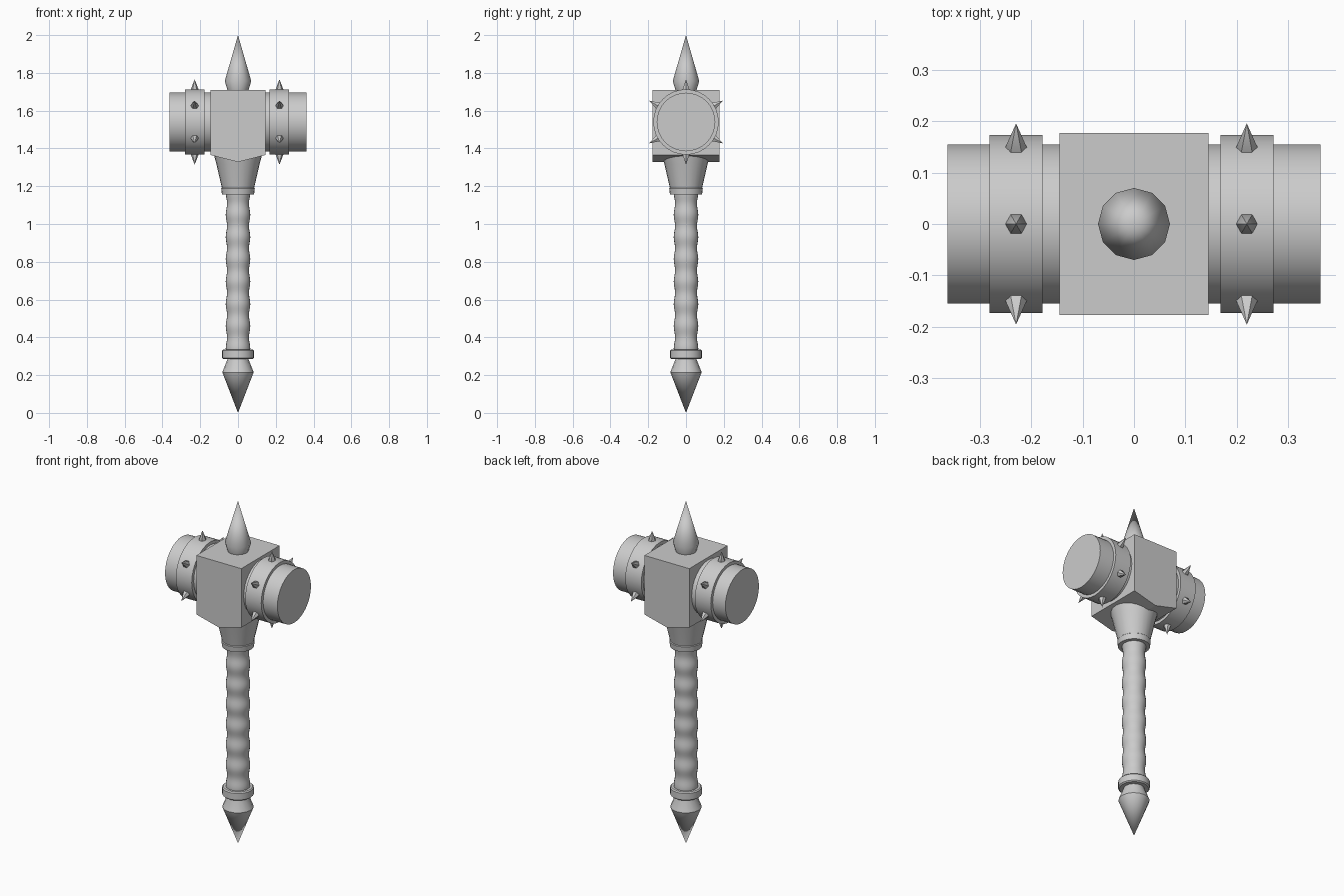
import bpy, bmesh
from math import pi, cos, sin, radians
from mathutils import Matrix, Vector

if "Cube" in bpy.data.objects:
    bpy.data.objects.remove(bpy.data.objects["Cube"])


def finish(bm, name, angle=None):
    bmesh.ops.recalc_face_normals(bm, faces=bm.faces)
    me = bpy.data.meshes.new(name)
    bm.to_mesh(me)
    bm.free()
    ob = bpy.data.objects.new(name, me)
    bpy.context.collection.objects.link(ob)
    if angle:
        bpy.ops.object.select_all(action='DESELECT')
        ob.select_set(True)
        bpy.context.view_layer.objects.active = ob
        bpy.ops.object.shade_smooth_by_angle(angle=radians(angle))
    return ob


def revolve(bm, profile, sides, matrix=Matrix()):
    """Closed solid of revolution about local z from (radius, height) points."""
    rings = []
    for r, h in profile:
        if r == 0:
            rings.append([bm.verts.new(matrix @ Vector((0, 0, h)))])
        else:
            rings.append([bm.verts.new(matrix @ Vector((r * cos(2 * pi * i / sides),
                          r * sin(2 * pi * i / sides), h))) for i in range(sides)])
    for a, b in zip(rings, rings[1:]):
        for i in range(sides):
            j = (i + 1) % sides
            if len(a) == 1:
                bm.faces.new((a[0], b[j], b[i]))
            elif len(b) == 1:
                bm.faces.new((a[i], a[j], b[0]))
            else:
                bm.faces.new((a[i], a[j], b[j], b[i]))
    for ring in (rings[0], rings[-1]):
        if len(ring) > 1:
            bm.faces.new(ring)


def lathe(name, profile, sides, matrix=Matrix(), angle=40):
    bm = bmesh.new()
    revolve(bm, profile, sides, matrix)
    return finish(bm, name, angle)


HEAD_Z = 1.54
along_x = Matrix.Translation((0, 0, HEAD_Z)) @ Matrix.Rotation(pi / 2, 4, 'Y')

# Head block with a shallow V underside
bm = bmesh.new()
outline = [(-.145, 1.71), (-.145, 1.365), (0, 1.328), (.145, 1.365), (.145, 1.71)]
face = bm.faces.new([bm.verts.new((x, -.177, z)) for x, z in outline])
ext = bmesh.ops.extrude_face_region(bm, geom=[face])
bmesh.ops.translate(bm, vec=(0, .354, 0),
                    verts=[v for v in ext['geom'] if isinstance(v, bmesh.types.BMVert)])
finish(bm, "head_block")

# Striking cylinder through the block
lathe("hammer_barrel", [(.155, -.363), (.155, .363)], 32, along_x)

# Bands with six studs each
for side, x0, x1 in (("left", -.281, -.178), ("right", .168, .271)):
    lathe(side + "_band", [(.173, x0), (.173, x1)], 32, along_x)
    bm = bmesh.new()
    for k in range(6):
        m = (Matrix.Translation(((x0 + x1) / 2, 0, HEAD_Z))
             @ Matrix.Rotation(k * pi / 3, 4, 'X'))
        revolve(bm, [(.016, .158), (.021, .172), (0, .226)], 6, m)
    finish(bm, side + "_band_studs", 40)

# Top spike
lathe("top_spike", [(.053, 1.70), (.07, 1.757), (0, 2.0)], 12)

# Collar under the head and its ring
lathe("collar", [(.134, 1.40), (.126, 1.36), (.115, 1.32), (.084, 1.185)], 24)
lathe("collar_ring", [(.08, 1.195), (.089, 1.187), (.085, 1.155)], 24)

# Wavy grip: seven swells
steps, z0, z1 = 84, .32, 1.17
lathe("grip", [(.0615 + .0035 * cos(2 * pi * (z - .341) / .118), z)
               for z in (z0 + (z1 - z0) * i / steps for i in range(steps + 1))], 24)

# Pommel ring and pointed pommel
lathe("pommel_ring", [(.078, .285), (.084, .291), (.084, .329), (.078, .335)], 24)
lathe("pommel", [(.054, .30), (.057, .28), (.083, .215), (0, 0)], 16)
